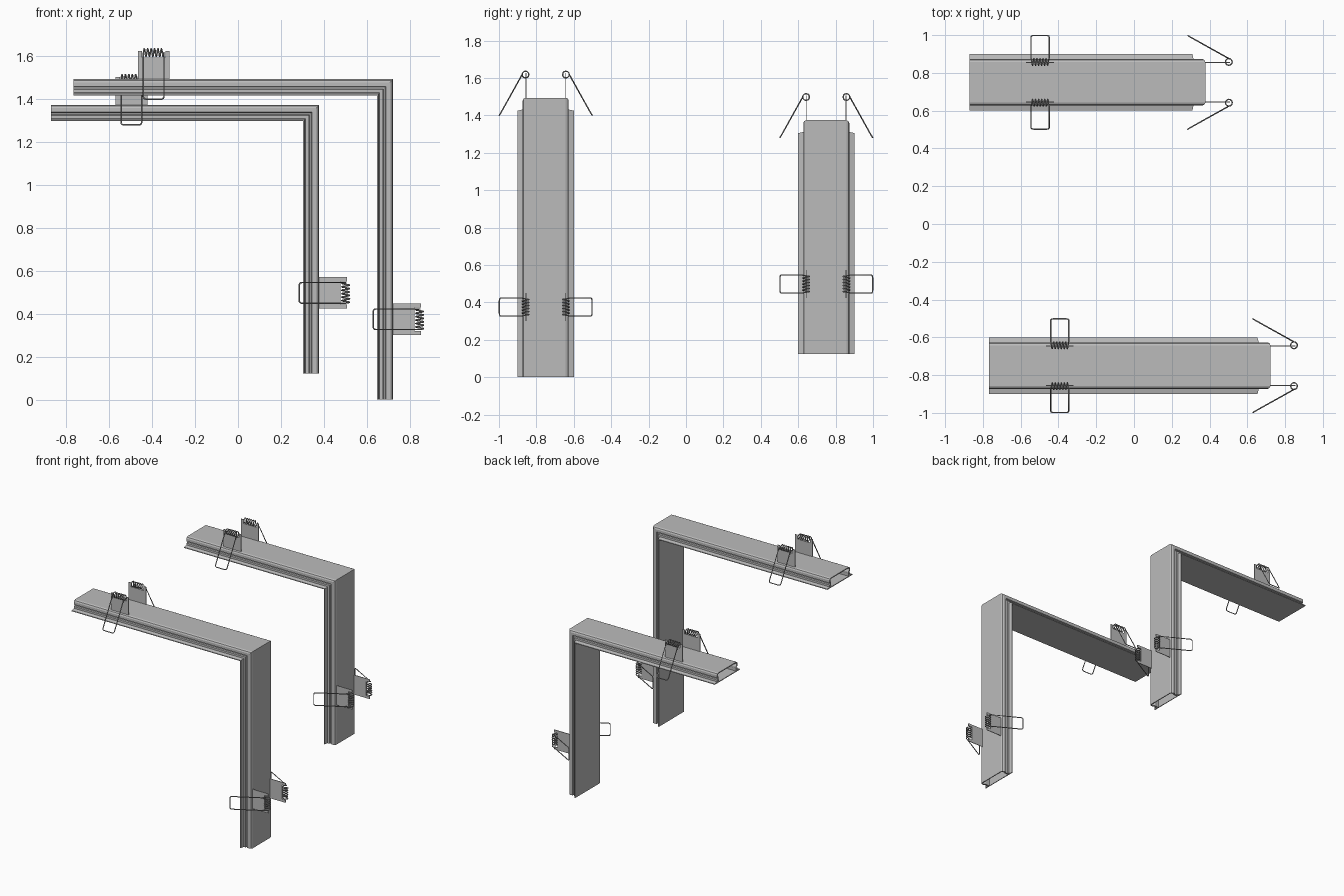
import bpy, bmesh, math
from mathutils import Vector

cube = bpy.data.objects.get("Cube")
if cube:
    bpy.data.objects.remove(cube, do_unlink=True)


def material(name, value):
    m = bpy.data.materials.new(name)
    m.use_nodes = True
    colour = (value, value, value, 1)
    m.diffuse_color = colour
    m.node_tree.nodes["Principled BSDF"].inputs["Base Color"].default_value = colour
    return m


GREY = material("aluminium_grey", 0.5)
WIRE = material("spring_steel_grey", 0.36)

# Half cross-sections: (distance from middle, depth away from inner face)
OUTER = [(.15, 0), (.15, .006), (.123, .012), (.123, .027), (.113, .03), (.113, .038),
         (.123, .041), (.123, .06), (.118, .07), (.107, .075)]
INNER = [(.105, .006), (.105, .01), (.105, .014), (.105, .027), (.104, .03), (.104, .038),
         (.105, .041), (.115, .058), (.111, .065), (.103, .068)]


def mesh_object(name, bm, mat):
    bmesh.ops.recalc_face_normals(bm, faces=bm.faces[:])
    mesh = bpy.data.meshes.new(name)
    bm.to_mesh(mesh)
    bm.free()
    mesh.materials.append(mat)
    ob = bpy.data.objects.new(name, mesh)
    bpy.context.collection.objects.link(ob)
    return ob


def mirrored(half):
    return half + [(-u, v) for u, v in reversed(half)]


def profile(name, yc, x_end, x_in, z_in, z_end):
    """Hollow channel mitred round one corner, open at both ends."""
    bm = bmesh.new()
    stations = [lambda u, v: (x_end, yc + u, z_in + v),
                lambda u, v: (x_in + v, yc + u, z_in + v),
                lambda u, v: (x_in + v, yc + u, z_end)]
    shells = []
    for section in (mirrored(OUTER), mirrored(INNER)):
        shells.append([[bm.verts.new(place(u, v)) for u, v in section] for place in stations])
    n = len(shells[0][0])

    def band(a, b):
        for i in range(n):
            j = (i + 1) % n
            bm.faces.new((a[i], a[j], b[j], b[i]))

    for rings in shells:
        band(rings[0], rings[1])
        band(rings[1], rings[2])
    for end in (0, 2):
        band(shells[0][end], shells[1][end])
    return mesh_object(name, bm, GREY)


def clip_plate(name, place, side):
    """Thin tab with a notch at the top for the coil."""
    half = [(.074, .045), (.074, .206), (.054, .206), (.054, .176)]
    outline = half + [(-t, v) for t, v in reversed(half)]
    bm = bmesh.new()
    layers = [[bm.verts.new(place(t, side * u, v)) for t, v in outline] for u in (.102, .107)]
    for layer in layers:
        bm.faces.new(layer)
    for i in range(len(outline)):
        j = (i + 1) % len(outline)
        bm.faces.new((layers[0][i], layers[0][j], layers[1][j], layers[1][i]))
    return mesh_object(name, bm, GREY)


def clip_spring(name, place, side):
    """Coil whose two ends run out into a rounded wire loop."""
    half_width, radius, turns, steps = .048, .018, 6, 12
    centre, tip = Vector((.108, .199)), Vector((.248, -.018))
    along = (tip - centre).normalized()
    points = []
    for i in range(turns * steps + 1):
        a = 2 * math.pi * i / steps
        t = -half_width + 2 * half_width * i / (turns * steps)
        points.append((t, centre.x + radius * math.cos(a), centre.y + radius * math.sin(a)))
    # Rounded far corners of the loop
    r = .014
    for sign in (1, -1):
        corner = []
        for k in range(5):
            a = math.pi / 2 * k / 4
            p = tip - along * r * (1 - math.sin(a))
            corner.append((sign * (half_width - r + r * math.cos(a)), p.x, p.y))
        points += corner if sign > 0 else corner[::-1]
    points.append(points[0])
    curve = bpy.data.curves.new(name, "CURVE")
    curve.dimensions = "3D"
    curve.bevel_depth = .0035
    curve.bevel_resolution = 1
    spline = curve.splines.new("POLY")
    spline.points.add(len(points) - 1)
    for sp, (t, u, v) in zip(spline.points, points):
        sp.co = (*place(t, side * u, v), 1)
    curve.materials.append(WIRE)
    ob = bpy.data.objects.new(name, curve)
    bpy.context.collection.objects.link(ob)
    bpy.ops.object.select_all(action="DESELECT")
    ob.select_set(True)
    bpy.context.view_layer.objects.active = ob
    bpy.ops.object.convert(target="MESH")
    bpy.ops.object.shade_smooth()


def angled_channel(label, yc, x_end, x_in, z_in, z_end):
    profile(label + "_profile", yc, x_end, x_in, z_in, z_end)
    inset = .375  # distance of each clip from the open end

    def on_top(t, u, v):
        return (x_end + inset + t, yc + u, z_in + v)

    def on_leg(t, u, v):
        return (x_in + v, yc + u, z_end + inset + t)

    for part, place in (("top", on_top), ("leg", on_leg)):
        for side, word in ((-1, "near"), (1, "far")):
            base = f"{label}_{part}_{word}_clip"
            clip_plate(base + "_plate", place, side)
            clip_spring(base + "_spring", place, side)


angled_channel("front", -.75, -.768, .648, 1.419, 0)
angled_channel("back", .75, -.872, .303, 1.299, .123)
